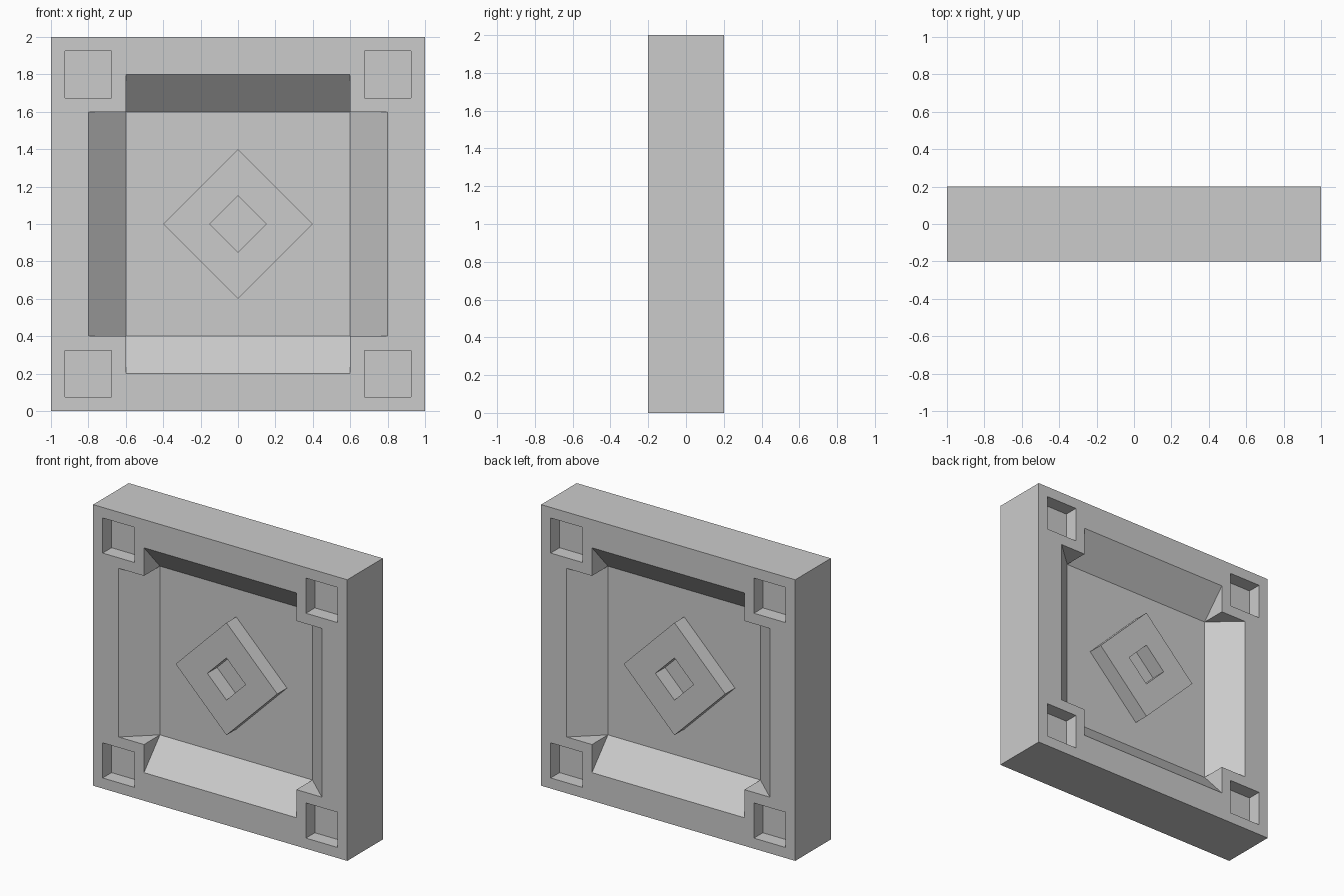
import bpy, bmesh
from mathutils import Matrix

if "Cube" in bpy.data.objects:
    bpy.data.objects.remove(bpy.data.objects["Cube"])

FACE, FLOOR = 0.2, 0.02        # y of the outer face and of the recess floor
CZ = 1.0                       # centre height of the tile


def make_object(name, bm):
    bmesh.ops.recalc_face_normals(bm, faces=bm.faces)
    mesh = bpy.data.meshes.new(name)
    bm.to_mesh(mesh)
    bm.free()
    obj = bpy.data.objects.new(name, mesh)
    bpy.context.collection.objects.link(obj)
    return obj


def loft(name, loops):
    """Closed solid through a list of equal-length vertex loops."""
    bm = bmesh.new()
    rings = [[bm.verts.new(p) for p in loop] for loop in loops]
    n = len(rings[0])
    for a, b in zip(rings, rings[1:]):
        for i in range(n):
            bm.faces.new((a[i], a[(i + 1) % n], b[(i + 1) % n], b[i]))
    bm.faces.new(rings[0])
    bm.faces.new(rings[-1])
    return make_object(name, bm)


def rect(hx, hz, y, cx=0, cz=CZ):
    return [(cx + sx * hx, y, cz + sz * hz)
            for sx, sz in ((-1, -1), (1, -1), (1, 1), (-1, 1))]


def combine(target, other, operation):
    mod = target.modifiers.new(other.name, 'BOOLEAN')
    mod.operation, mod.solver, mod.object = operation, 'EXACT', other
    bpy.context.view_layer.objects.active = target
    bpy.ops.object.modifier_apply(modifier=mod.name)
    bpy.data.objects.remove(other)


# Square slab
tile = loft("tile", [rect(1, 1, -FACE), rect(1, 1, FACE)])

for s in (-1, 1):
    # Cross-shaped recess with sloped sides; the cutter overshoots the face
    over = 0.1
    wide = 0.8
    for hx, hz in ((wide, 0.6), (0.6, wide)):
        cutter = loft("recess_cutter", [rect(0.6, 0.6, s * FLOOR),
                                        rect(hx, hz, s * FACE),
                                        rect(hx, hz, s * (FACE + over))])
        combine(tile, cutter, 'DIFFERENCE')
    # Square corner pockets
    for cx in (-0.8, 0.8):
        for cz in (0.2, 1.8):
            cutter = loft("pocket_cutter", [rect(0.125, 0.125, s * 0.1, cx, cz),
                                            rect(0.125, 0.125, s * 0.3, cx, cz)])
            combine(tile, cutter, 'DIFFERENCE')

# Raised diamond ring on both recess floors
bm = bmesh.new()
profile = [(0.4, -0.13), (0.4, 0.13), (0.15, 0.13), (0.15, -0.13)]
rings = [[bm.verts.new((dx * r, y, CZ + dz * r)) for r, y in profile]
         for dx, dz in ((1, 0), (0, 1), (-1, 0), (0, -1))]
for k in range(4):
    a, b = rings[k], rings[(k + 1) % 4]
    for i in range(4):
        j = (i + 1) % 4
        bm.faces.new((a[i], a[j], b[j], b[i]))
combine(tile, make_object("diamond_ring", bm), 'UNION')
